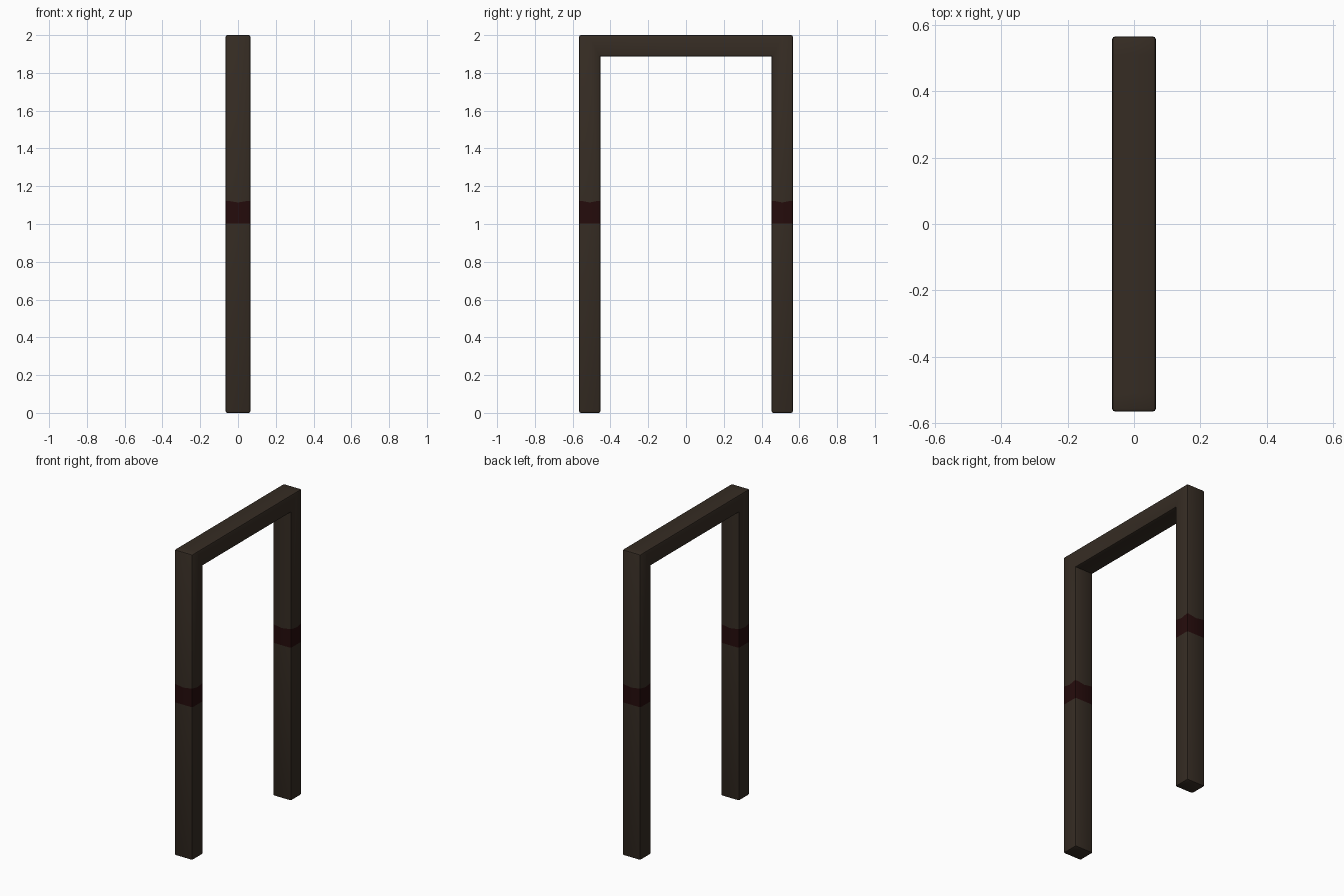
import bpy, bmesh

if "Cube" in bpy.data.objects:
    bpy.data.objects.remove(bpy.data.objects["Cube"])


def flat_colour(name, rgb):
    m = bpy.data.materials.new(name)
    m.diffuse_color = (*rgb, 1)
    m.use_nodes = True
    m.node_tree.nodes["Principled BSDF"].inputs["Base Color"].default_value = m.diffuse_color
    return m


HX, HY, H, T = 0.066, 0.566, 2.0, 0.113   # half depth, half width, height, beam thickness
Z0, Z1 = 1.002, 1.117                     # painted band limits

# Gate frame: U-shaped profile extruded through x
inner = HY - T
profile = [(-HY, 0), (-inner, 0), (-inner, H - T), (inner, H - T),
           (inner, 0), (HY, 0), (HY, H), (-HY, H)]
bm = bmesh.new()
face = bm.faces.new([bm.verts.new((-HX, y, z)) for y, z in profile])
ext = bmesh.ops.extrude_face_region(bm, geom=[face])
bmesh.ops.translate(bm, vec=(2 * HX, 0, 0),
                    verts=[v for v in ext["geom"] if isinstance(v, bmesh.types.BMVert)])
bmesh.ops.recalc_face_normals(bm, faces=bm.faces)

# Softened outer edges
edges = [e for e in bm.edges if e.is_convex]
bmesh.ops.bevel(bm, geom=edges, offset=0.01, segments=2, profile=0.5, affect='EDGES')


def cut(co, no):
    bmesh.ops.bisect_plane(bm, geom=bm.verts[:] + bm.edges[:] + bm.faces[:],
                           plane_co=co, plane_no=no, dist=1e-5)


# Painted bands on the posts, slightly raised at the corners
mid = HY - T / 2
for z in (Z0, Z1):
    cut((0, 0, z), (0, 0, 1))
for f in bm.faces:
    f.material_index = int(Z0 < f.calc_center_median().z < Z1 and
                           all(Z0 - 1e-4 < v.co.z < Z1 + 1e-4 for v in f.verts))
cut((0, 0, 0), (1, 0, 0))
for y in (-mid, mid):
    cut((0, y, 0), (0, 1, 0))
for v in bm.verts:
    if abs(v.co.z - Z1) < 1e-4:
        centre = abs(v.co.x) < 0.01 or abs(abs(v.co.y) - mid) < 0.01
        v.co.z += -0.003 if centre else 0.006

mesh = bpy.data.meshes.new("gate_frame")
bm.to_mesh(mesh)
bm.free()
mesh.materials.append(flat_colour("dark brown wood", (0.036, 0.025, 0.017)))
mesh.materials.append(flat_colour("dark red band", (0.018, 0.0035, 0.0035)))
frame = bpy.data.objects.new("gate_frame", mesh)
bpy.context.collection.objects.link(frame)

frame.select_set(True)
bpy.context.view_layer.objects.active = frame
bpy.ops.object.shade_smooth_by_angle(angle=0.6)
